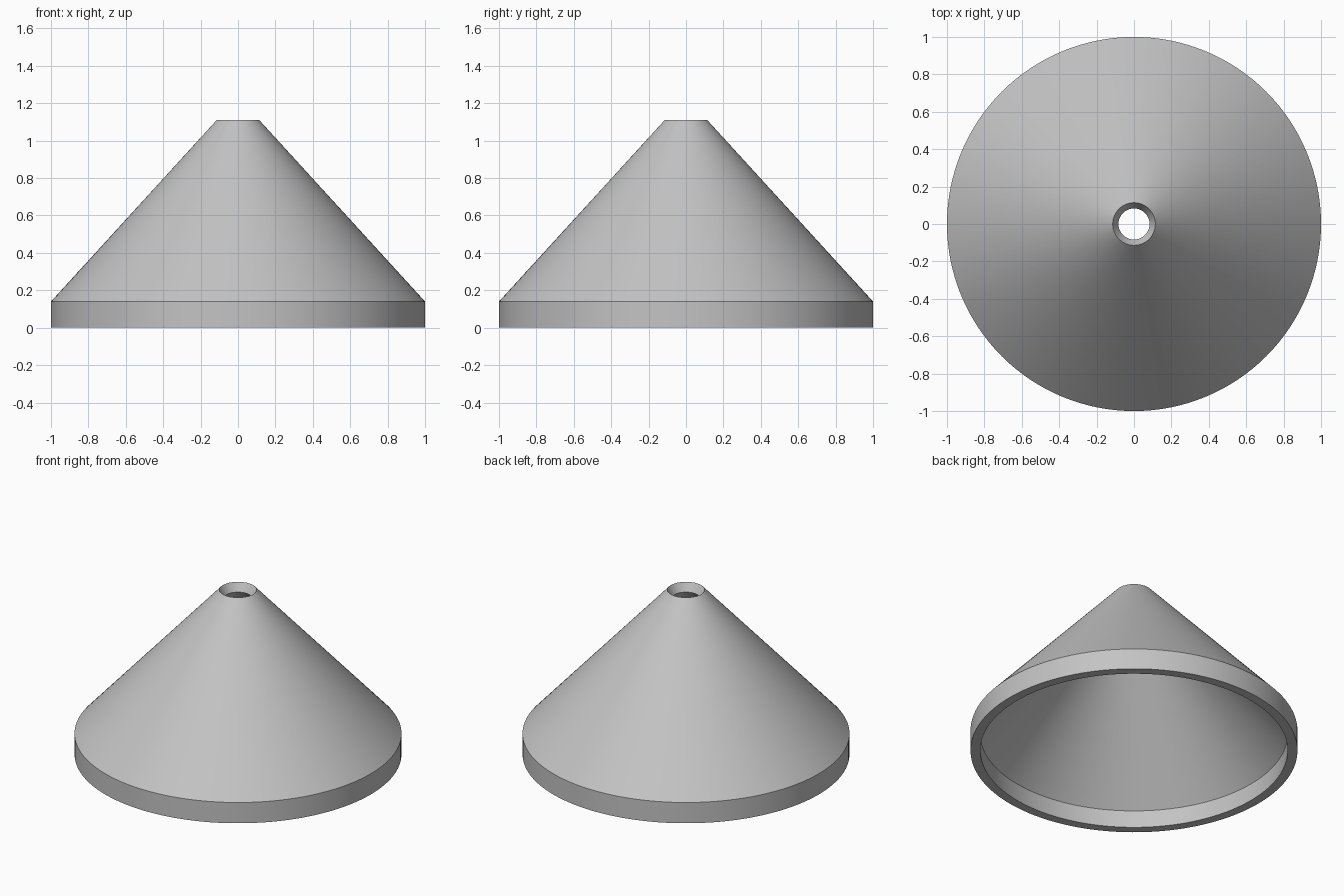
import bpy, bmesh, math

cube = bpy.data.objects.get("Cube")
if cube:
    bpy.data.objects.remove(cube, do_unlink=True)

SEGMENTS = 128

# Plain grey material
grey = bpy.data.materials.new("light grey")
grey.use_nodes = True
colour = (0.55, 0.55, 0.55, 1)
grey.diffuse_color = colour
grey.node_tree.nodes["Principled BSDF"].inputs["Base Color"].default_value = colour

# Closed wall section (radius, height): skirt, cone, countersunk hole, hollow inside
section = [(1, 0), (1, 0.14), (0.114, 1.11), (0.083, 1.055), (0.94, 0.116), (0.94, 0)]

bm = bmesh.new()
verts = [bm.verts.new((r, 0, z)) for r, z in section]
edges = [bm.edges.new((v, verts[(i + 1) % len(verts)])) for i, v in enumerate(verts)]
bmesh.ops.spin(bm, geom=verts + edges, cent=(0, 0, 0), axis=(0, 0, 1),
               angle=math.tau, steps=SEGMENTS)
bmesh.ops.remove_doubles(bm, verts=bm.verts, dist=0.0005)
bmesh.ops.recalc_face_normals(bm, faces=bm.faces)

mesh = bpy.data.meshes.new("cone_shell")
bm.to_mesh(mesh)
bm.free()
mesh.materials.append(grey)
shell = bpy.data.objects.new("cone_shell", mesh)
bpy.context.collection.objects.link(shell)

# Smooth round walls with crisp rims
bpy.ops.object.select_all(action="DESELECT")
shell.select_set(True)
bpy.context.view_layer.objects.active = shell
bpy.ops.object.shade_smooth_by_angle(angle=math.radians(30))
